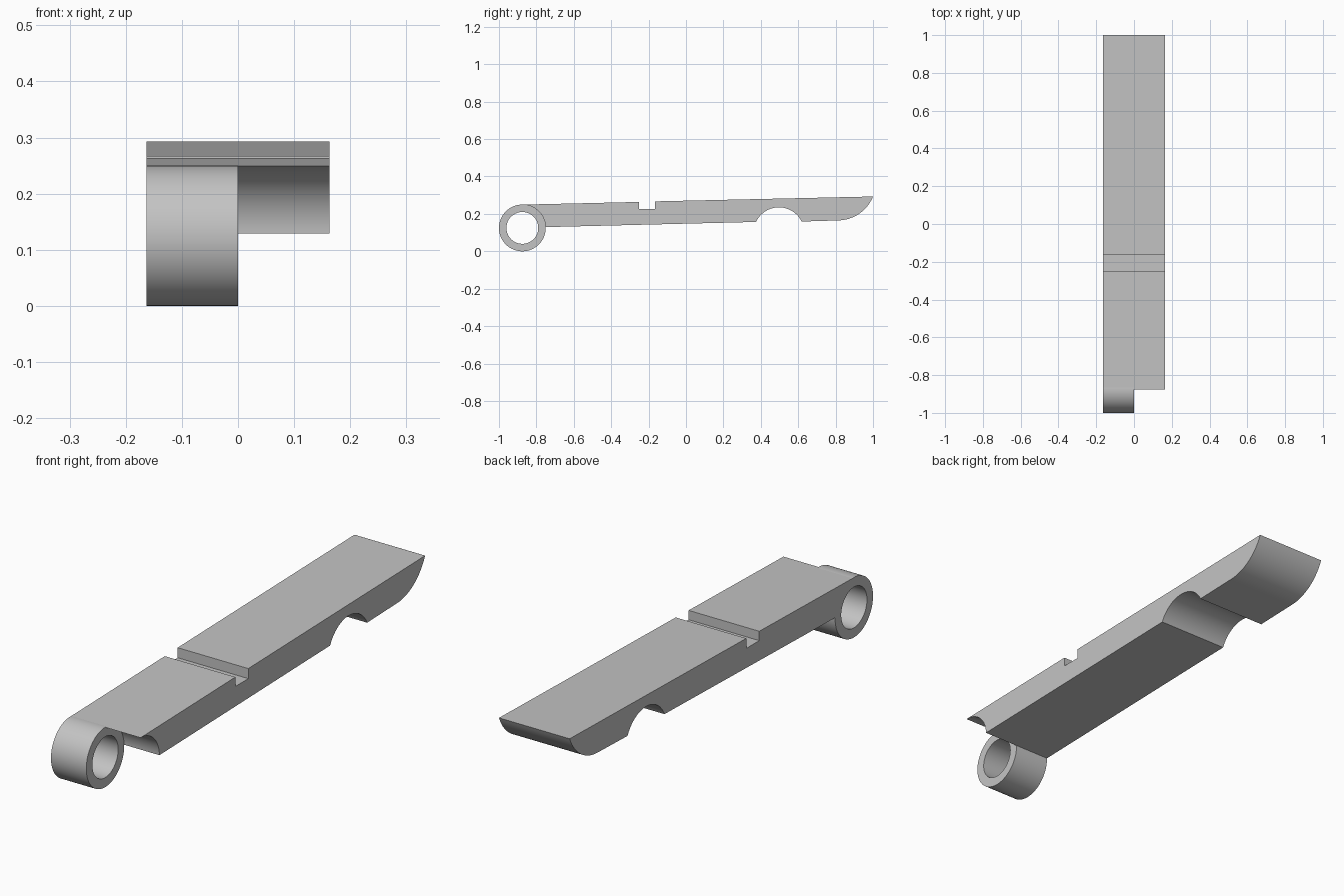
import bpy, bmesh
from math import cos, sin, radians, pi
from mathutils import Matrix, Vector

HALF_WIDTH = 0.163
HUB = (-0.875, 0.125)      # hub centre in (y, z)
HUB_RADIUS, BORE_RADIUS = 0.125, 0.085

default = bpy.data.objects.get("Cube")
if default:
    bpy.data.objects.remove(default)

grey = bpy.data.materials.new("light grey")
grey.use_nodes = True
colour = (0.55, 0.55, 0.55, 1)
grey.diffuse_color = colour
grey.node_tree.nodes["Principled BSDF"].inputs["Base Color"].default_value = colour


def arc(centre, radius, start, end, steps):
    """Points (y, z) along a circular arc, angles in degrees."""
    angles = [radians(start + (end - start) * i / steps) for i in range(steps + 1)]
    return [(centre[0] + radius * cos(a), centre[1] + radius * sin(a)) for a in angles]


def extrude_profile(name, profile, x0, x1):
    """Solid made from a (y, z) outline swept along x."""
    bm = bmesh.new()
    face = bm.faces.new([bm.verts.new((x0, y, z)) for y, z in profile])
    swept = bmesh.ops.extrude_face_region(bm, geom=[face])["geom"]
    verts = [v for v in swept if isinstance(v, bmesh.types.BMVert)]
    bmesh.ops.translate(bm, verts=verts, vec=(x1 - x0, 0, 0))
    bmesh.ops.recalc_face_normals(bm, faces=bm.faces)
    mesh = bpy.data.meshes.new(name)
    bm.to_mesh(mesh)
    bm.free()
    mesh.materials.append(grey)
    obj = bpy.data.objects.new(name, mesh)
    bpy.context.collection.objects.link(obj)
    return obj


def combine(target, tool, operation):
    """Apply a boolean and discard the tool solid."""
    bpy.context.view_layer.objects.active = target
    mod = target.modifiers.new(operation.title(), "BOOLEAN")
    mod.operation, mod.solver, mod.object = operation, "EXACT", tool
    bpy.ops.object.modifier_apply(modifier=mod.name)
    bpy.data.objects.remove(tool)


# Bar outline: hub clearance, underside, arch, curved tip, notched top
profile = arc(HUB, HUB_RADIUS - 0.0005, 90, 2, 24)
profile += arc((0.497, 0.1), 0.135, 155, 26, 32)
profile += arc((0.81, 0.37), 0.205, -90, -22, 20)
profile += [(1.0, 0.293), (-0.165, 0.267), (-0.165, 0.225),
            (-0.25, 0.225), (-0.25, 0.264)]
bar = extrude_profile("lever_bar", profile, -HALF_WIDTH, HALF_WIDTH)

# Hinge ring on one half of the bar
hub = extrude_profile("hinge_hub", arc(HUB, HUB_RADIUS, 0, 360, 96)[:-1], -HALF_WIDTH, 0)
combine(bar, hub, "UNION")
bore = extrude_profile("hinge_bore", arc(HUB, BORE_RADIUS, 0, 360, 72)[:-1], -0.3, 0.1)
combine(bar, bore, "DIFFERENCE")

# Smooth the curved walls, keep the edges sharp
bpy.ops.object.select_all(action="DESELECT")
bar.select_set(True)
bpy.context.view_layer.objects.active = bar
bpy.ops.object.shade_smooth_by_angle(angle=radians(25))
